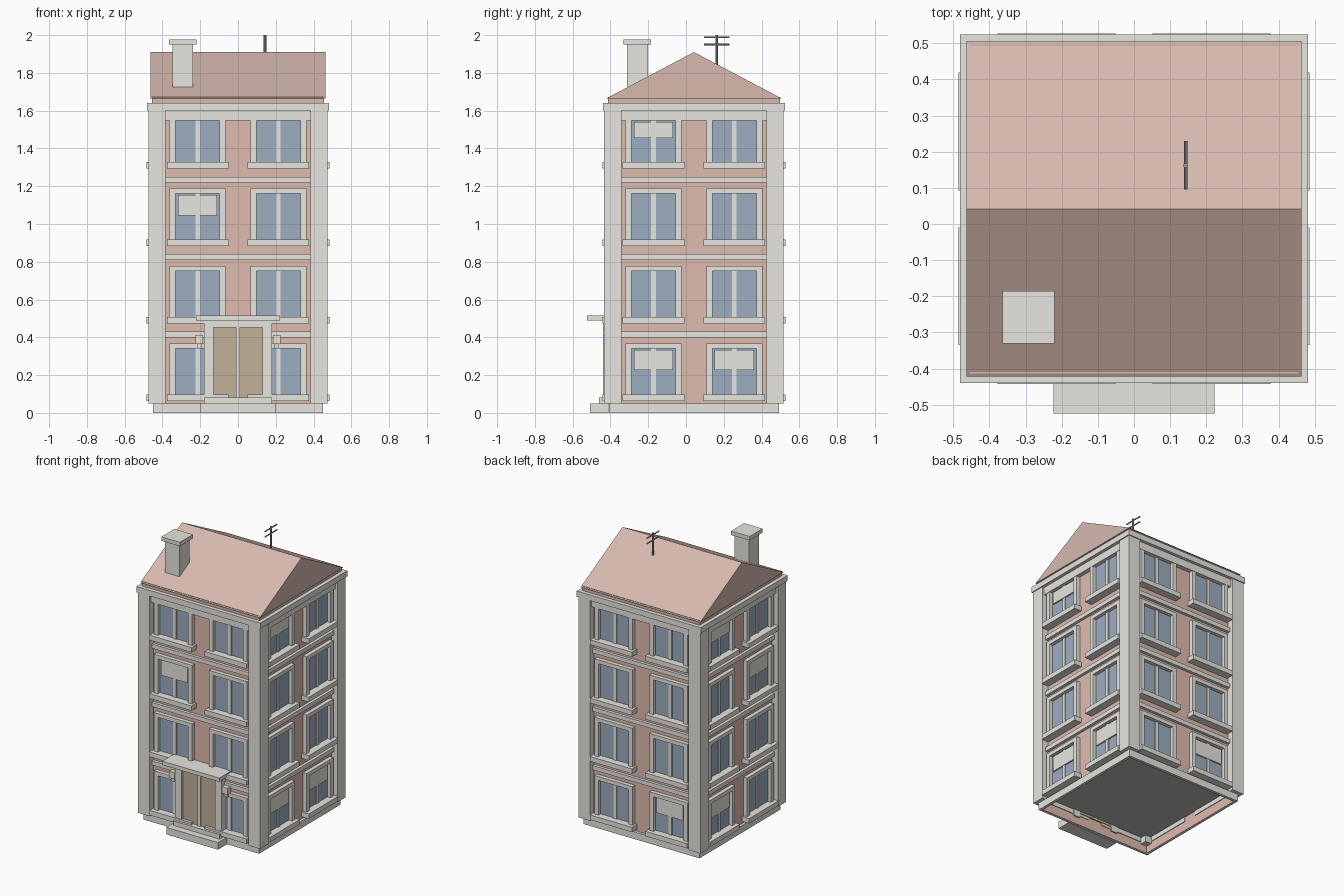
import bpy, bmesh, math
from mathutils import Matrix, Vector

if "Cube" in bpy.data.objects:
    bpy.data.objects.remove(bpy.data.objects["Cube"])

CY = 0.042  # centre of the tower in y


def mat(name, r, g, b):
    m = bpy.data.materials.new(name)
    m.diffuse_color = (r, g, b, 1)
    m.use_nodes = True
    m.node_tree.nodes["Principled BSDF"].inputs["Base Color"].default_value = m.diffuse_color
    return m


STONE = mat("stone", 0.80, 0.79, 0.74)
WALL = mat("wall_red", 0.74, 0.50, 0.43)
ROOF = mat("roof_red", 0.68, 0.49, 0.43)
GLASS = mat("glass", 0.34, 0.42, 0.53)
WOOD = mat("door_wood", 0.55, 0.44, 0.33)
LAMP = mat("lamp_cream", 0.87, 0.82, 0.64)
METAL = mat("dark_metal", 0.35, 0.35, 0.37)
FLOOR = mat("floor_grey", 0.50, 0.50, 0.47)


def finish(name, bm, material):
    me = bpy.data.meshes.new(name)
    bmesh.ops.recalc_face_normals(bm, faces=bm.faces)
    bm.to_mesh(me)
    bm.free()
    me.materials.append(material)
    ob = bpy.data.objects.new(name, me)
    bpy.context.collection.objects.link(ob)
    return ob


def add_box(bm, x0, x1, y0, y1, z0, z1):
    m = Matrix.Translation(((x0 + x1) / 2, (y0 + y1) / 2, (z0 + z1) / 2)) \
        @ Matrix.Diagonal((x1 - x0, y1 - y0, z1 - z0, 1))
    return bmesh.ops.create_cube(bm, size=1, matrix=m)


def boxes(name, material, *dims):
    bm = bmesh.new()
    for d in dims:
        add_box(bm, *d)
    return finish(name, bm, material)


def on_side(name, material, side, *dims):
    """Boxes given as (u0, u1, depth0, depth1, z0, z1), depth outward from the tower axis.
    side: 0 front, 1 right, 2 back, 3 left."""
    bm = bmesh.new()
    for u0, u1, d0, d1, z0, z1 in dims:
        add_box(bm, u0, u1, -d1, -d0, z0, z1)
    bmesh.ops.transform(bm, verts=bm.verts, matrix=Matrix.Translation((0, CY, 0))
                        @ Matrix.Rotation(side * math.pi / 2, 4, 'Z'))
    return finish(name, bm, material)


def square(h, z0, z1):
    return (-h, h, CY - h, CY + h, z0, z1)


# Wall shell, open underneath
bm = bmesh.new()
add_box(bm, *square(0.43, 0.0, 1.62))
bm.normal_update()
bmesh.ops.delete(bm, geom=[f for f in bm.faces if f.normal.z < -0.9], context='FACES')
finish("walls", bm, WALL)

# Ground floor slab inside the shell, plinth ring, cornice and roof base
boxes("floor_slab", FLOOR, square(0.428, 0.095, 0.11))
for s in range(4):
    on_side("plinth", STONE, s, (-0.45, 0.45, 0.431, 0.45, 0, 0.05))
boxes("cornice", STONE, square(0.482, 1.60, 1.64))
boxes("roof_base", ROOF, square(0.455, 1.64, 1.672))

# Corner pilasters
for sx in (-1, 1):
    for sy in (-1, 1):
        a, b = sorted((sx * 0.383, sx * 0.475))
        c, d = sorted((CY + sy * 0.383, CY + sy * 0.475))
        boxes("corner_pilaster", STONE, (a, b, c, d, 0.05, 1.60))

# Gable roof, prism with the ridge along x
bm = bmesh.new()
prof = [(CY - 0.464, 1.665), (CY + 0.464, 1.665), (CY, 1.91)]
face = bm.faces.new([bm.verts.new((-0.464, y, z)) for y, z in prof])
ext = bmesh.ops.extrude_face_region(bm, geom=[face])
bmesh.ops.translate(bm, vec=(0.928, 0, 0),
                    verts=[v for v in ext["geom"] if isinstance(v, bmesh.types.BMVert)])
bm.faces.ensure_lookup_table()
if not any(all(v.co.x < 0 for v in f.verts) for f in bm.faces):
    bm.faces.new([v for v in bm.verts if v.co.x < 0])
finish("gable_roof", bm, ROOF)

# Windows: (side, floor, left/right) with a lowered blind
BLINDS = {(0, 2, -1), (1, 3, -1), (1, 0, -1), (1, 0, 1),
          (2, 0, 1), (3, 3, -1), (3, 2, 1), (3, 0, -1)}
for s in range(4):
    on_side("frieze", STONE, s, (-0.385, 0.385, 0.425, 0.46, 1.547, 1.60))
    for i in range(3):
        z = 0.40 + 0.41 * i
        on_side("floor_band", STONE, s, (-0.385, 0.385, 0.425, 0.45, z, z + 0.03))
    for i in range(4):
        z = 0.063 + 0.41 * i
        for k in (-1, 1):
            u = 0.214 * k
            top = z + (0.278 if i < 3 else 0.255)
            on_side("window_glass", GLASS, s,
                    (u - 0.12, u + 0.12, 0.425, 0.433, z + 0.03, top))
            on_side("window_frame", STONE, s,
                    (u - 0.148, u - 0.117, 0.425, 0.458, z + 0.03, top),
                    (u + 0.117, u + 0.148, 0.425, 0.458, z + 0.03, top),
                    (u - 0.148, u + 0.148, 0.425, 0.458, top, z + 0.305),
                    (u - 0.012, u + 0.012, 0.425, 0.440, z + 0.03, top))
            on_side("window_sill", STONE, s,
                    (u - 0.163, u + 0.163, 0.425, 0.485, z, z + 0.034))
            if (s, i, k) in BLINDS:
                on_side("window_blind", STONE, s,
                        (u - 0.104, u + 0.104, 0.432, 0.443, z + 0.163, top - 0.008))

# Entrance: surround, double door, canopy and steps
on_side("door_surround", STONE, 0,
        (-0.18, -0.13, 0.42, 0.482, 0.05, 0.488),
        (0.13, 0.18, 0.42, 0.482, 0.05, 0.488),
        (-0.13, 0.13, 0.42, 0.482, 0.453, 0.488),
        (-0.01, 0.01, 0.42, 0.475, 0.08, 0.453))
for k in (-1, 1):
    a, b = sorted((k * 0.01, k * 0.13))
    on_side("door_leaf", WOOD, 0, (a, b, 0.42, 0.466, 0.08, 0.453))
boxes("door_canopy", STONE, (-0.222, 0.222, -0.524, -0.39, 0.488, 0.515))
boxes("lower_step", STONE, (-0.2, 0.2, -0.508, -0.41, 0, 0.05))
boxes("upper_step", STONE, (-0.18, 0.18, -0.46, -0.39, 0.05, 0.082))

# Wall lamps beside the door
for k in (-1, 1):
    u = 0.205 * k
    on_side("wall_lamp", LAMP, 0,
            (u - 0.021, u + 0.021, 0.445, 0.482, 0.365, 0.412),
            (u - 0.013, u + 0.013, 0.445, 0.474, 0.342, 0.365))

# Chimney
boxes("chimney", STONE, (-0.347, -0.237, -0.312, -0.202, 1.725, 1.95))
boxes("chimney_cap", STONE, (-0.364, -0.22, -0.33, -0.186, 1.95, 1.978))


# Aerial
def rod(name, p, q, r):
    p, q = Vector(p), Vector(q)
    bm = bmesh.new()
    m = Matrix.Translation((p + q) / 2) @ (q - p).to_track_quat('Z', 'Y').to_matrix().to_4x4()
    bmesh.ops.create_cone(bm, cap_ends=True, segments=8, radius1=r, radius2=r,
                          depth=(q - p).length, matrix=m)
    finish(name, bm, METAL)


rod("aerial_mast", (0.143, 0.162, 1.83), (0.143, 0.162, 2.0), 0.007)
for z in (1.95, 1.988):
    rod("aerial_bar", (0.143, 0.095, z), (0.143, 0.229, z), 0.0045)
